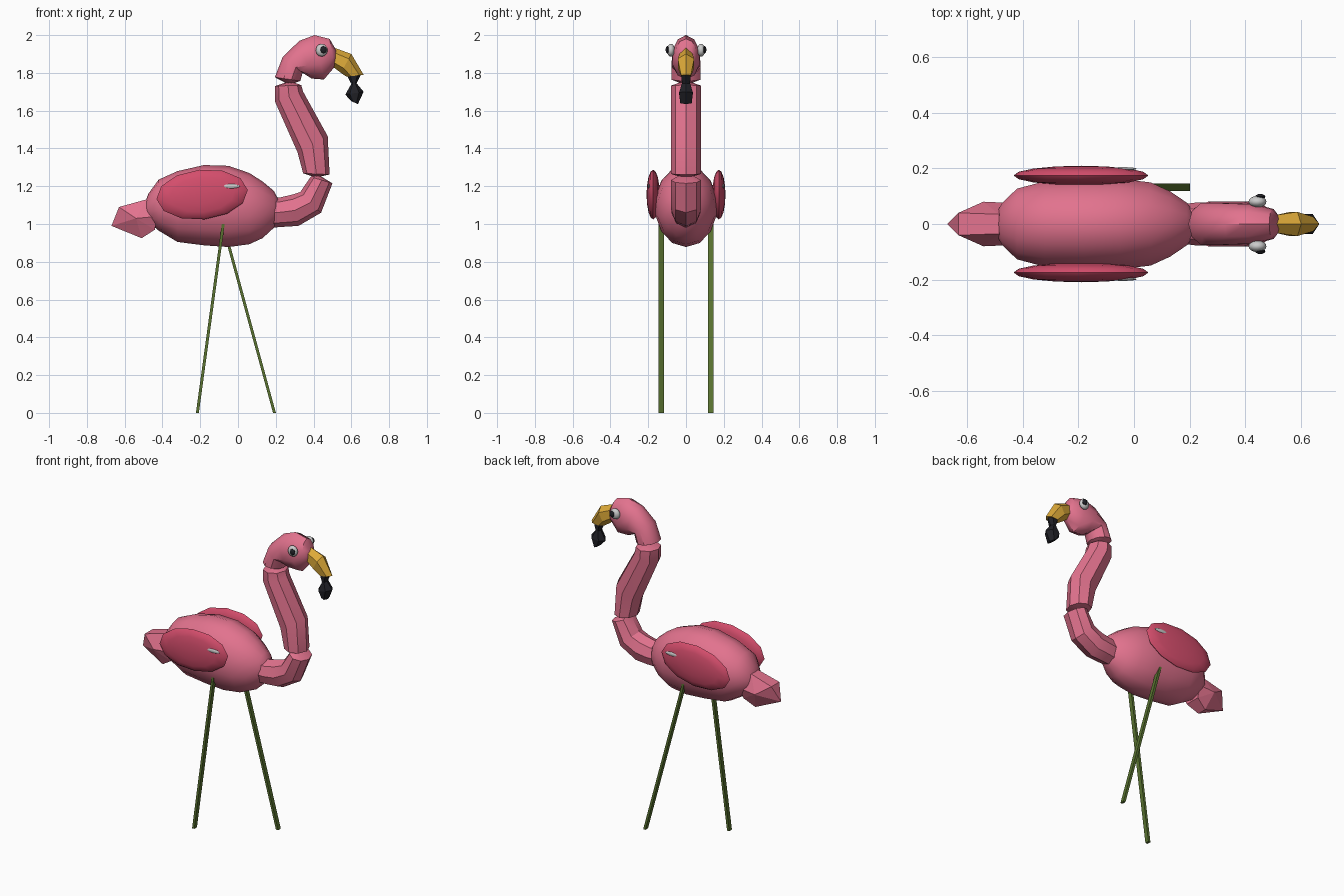
import bpy, bmesh, math
from mathutils import Vector


def material(name, rgb):
    m = bpy.data.materials.new(name)
    m.diffuse_color = (*rgb, 1)
    return m


PINK = material("pink", (0.76, 0.17, 0.27))
ROSE = material("rose", (0.66, 0.075, 0.15))
YELLOW = material("yellow", (0.72, 0.40, 0.04))
BLACK = material("black", (0.015, 0.015, 0.02))
WHITE = material("white", (0.75, 0.75, 0.72))
GREEN = material("green", (0.10, 0.17, 0.03))


def finish(bm, name, mat, angle=30):
    bmesh.ops.recalc_face_normals(bm, faces=bm.faces)
    me = bpy.data.meshes.new(name)
    bm.to_mesh(me)
    bm.free()
    me.materials.append(mat)
    ob = bpy.data.objects.new(name, me)
    bpy.context.collection.objects.link(ob)
    if angle:
        bpy.ops.object.select_all(action='DESELECT')
        ob.select_set(True)
        bpy.context.view_layer.objects.active = ob
        bpy.ops.object.shade_smooth_by_angle(angle=math.radians(angle))
    return ob


def loft(name, rings, mat, n=8, y=0.0, angle=30, phase=0.0):
    """Each ring: two opposite outline points in xz, plus half width in y."""
    bm = bmesh.new()
    loops = []
    for (px, pz), (qx, qz), ry in rings:
        c = Vector(((px + qx) / 2, y, (pz + qz) / 2))
        u = Vector(((px - qx) / 2, 0, (pz - qz) / 2))
        loop = []
        for i in range(n):
            a = 2 * math.pi * (i + phase) / n
            loop.append(bm.verts.new(c + u * math.cos(a) + Vector((0, ry * math.sin(a), 0))))
        loops.append(loop)
    for a, b in zip(loops, loops[1:]):
        for i in range(n):
            j = (i + 1) % n
            bm.faces.new((a[i], a[j], b[j], b[i]))
    bm.faces.new(loops[0])
    bm.faces.new(loops[-1])
    return finish(bm, name, mat, angle)


def ellipsoid(name, loc, size, mat, tilt=0.0, seg=12, rings=8):
    bm = bmesh.new()
    bmesh.ops.create_uvsphere(bm, u_segments=seg, v_segments=rings, radius=1)
    ca, sa = math.cos(tilt), math.sin(tilt)
    for v in bm.verts:
        # sphere poles lie along y
        x, yy, z = v.co.x * size[0], v.co.z * size[1], v.co.y * size[2]
        v.co = Vector((loc[0] + x * ca - z * sa, loc[1] + yy, loc[2] + x * sa + z * ca))
    return finish(bm, name, mat, 40)


# Body: upright oval sections along x (x, top, bottom, half width)
sections = [(-0.50, 1.09, 1.05, 0.025), (-0.475, 1.16, 1.01, 0.075),
            (-0.42, 1.235, 0.965, 0.13), (-0.32, 1.28, 0.905, 0.157),
            (-0.18, 1.312, 0.887, 0.166), (-0.05, 1.308, 0.878, 0.166),
            (0.06, 1.27, 0.893, 0.153), (0.13, 1.225, 0.925, 0.12),
            (0.19, 1.175, 0.98, 0.078), (0.225, 1.11, 1.04, 0.03)]
loft("body", [((x, t), (x, b), w) for x, t, b, w in sections], PINK, n=14, angle=50)

# Tail: faceted lump
bm = bmesh.new()
for x, z, w in [(-0.67, 0.99, 0), (-0.63, 1.09, 0.04), (-0.485, 1.13, 0.035),
                (-0.43, 1.04, 0.075), (-0.44, 0.97, 0.05), (-0.51, 0.925, 0.03),
                (-0.54, 1.03, 0.08)]:
    for s in (-1, 1):
        bm.verts.new((x, s * w, z))
bmesh.ops.remove_doubles(bm, verts=bm.verts, dist=0.001)
bmesh.ops.convex_hull(bm, input=bm.verts)
finish(bm, "tail", PINK, 0)

# Neck in two bent tubes, pinched at the joints
loft("lower_neck", [((0.17, 1.14), (0.17, 0.98), 0.07),
                    ((0.22, 1.14), (0.24, 0.985), 0.078),
                    ((0.285, 1.155), (0.32, 0.99), 0.078),
                    ((0.33, 1.17), (0.44, 1.06), 0.08),
                    ((0.385, 1.25), (0.50, 1.215), 0.08),
                    ((0.40, 1.262), (0.43, 1.258), 0.03)], PINK)
loft("upper_neck", [((0.40, 1.25), (0.43, 1.25), 0.03),
                    ((0.345, 1.268), (0.485, 1.262), 0.08),
                    ((0.315, 1.38), (0.475, 1.465), 0.08),
                    ((0.195, 1.65), (0.345, 1.70), 0.08),
                    ((0.195, 1.73), (0.335, 1.735), 0.08),
                    ((0.255, 1.75), (0.295, 1.75), 0.03)], PINK)

# Head
loft("head", [((0.255, 1.745), (0.295, 1.745), 0.03),
              ((0.195, 1.777), (0.33, 1.757), 0.08),
              ((0.237, 1.885), (0.342, 1.80), 0.08),
              ((0.325, 1.97), (0.39, 1.77), 0.077),
              ((0.405, 2.0), (0.455, 1.765), 0.075),
              ((0.485, 1.98), (0.51, 1.83), 0.056),
              ((0.52, 1.92), (0.52, 1.86), 0.03)], PINK, n=10, angle=40)

# Beak and its hooked tip
loft("beak", [((0.505, 1.935), (0.505, 1.83), 0.036),
              ((0.60, 1.90), (0.545, 1.80), 0.05),
              ((0.665, 1.79), (0.575, 1.78), 0.03)], YELLOW, n=6, angle=0)
loft("beak_tip", [((0.65, 1.79), (0.577, 1.785), 0.028),
                  ((0.628, 1.745), (0.60, 1.742), 0.025),
                  ((0.665, 1.70), (0.568, 1.685), 0.042),
                  ((0.635, 1.635), (0.60, 1.65), 0.035)], BLACK, n=6, angle=0)

for s, side in ((-1, "right"), (1, "left")):
    # Wings with a pale feather mark
    ellipsoid(side + "_wing", (-0.19, s * 0.174, 1.156), (0.243, 0.035, 0.132), ROSE, 0.1)
    ellipsoid(side + "_wing_mark", (-0.04, s * 0.198, 1.2), (0.05, 0.006, 0.012), WHITE)
    # Eyes
    ellipsoid(side + "_eye", (0.443, s * 0.08, 1.92), (0.032, 0.021, 0.034), WHITE)
    ellipsoid(side + "_pupil", (0.453, s * 0.098, 1.922), (0.018, 0.01, 0.02), BLACK, seg=8, rings=6)

# Legs: thin square rods, striding
for name, y, top, foot in (("right_leg", -0.131, (-0.078, 1.0), (-0.215, 0.0)),
                           ("left_leg", 0.131, (-0.08, 1.0), (0.193, 0.0))):
    loft(name, [((x - 0.011, z), (x + 0.011, z), 0.019) for x, z in (top, foot)],
         GREEN, n=4, y=y, angle=0, phase=0.5)
